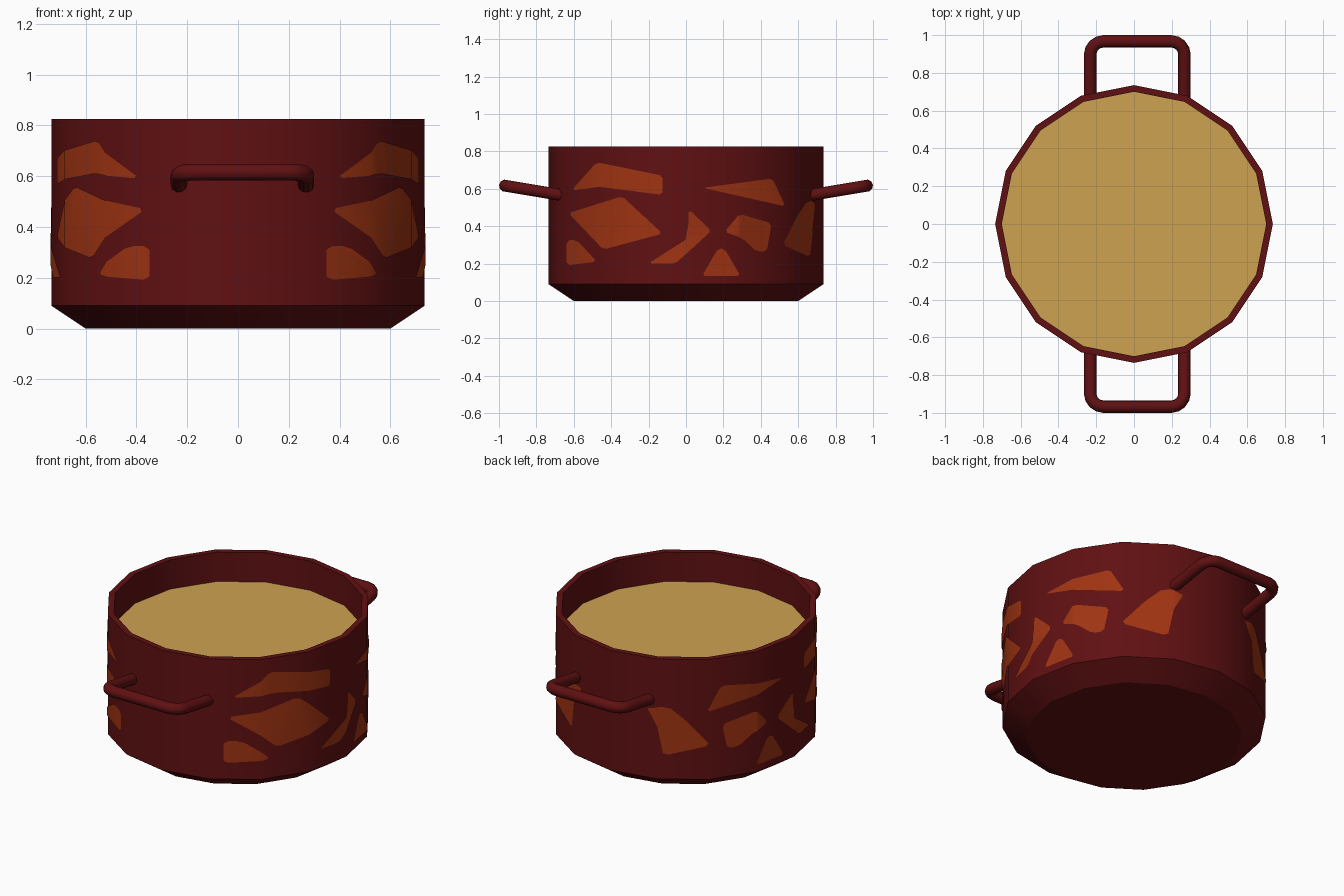
import bpy, bmesh, math
from mathutils import Vector

if "Cube" in bpy.data.objects:
    bpy.data.objects.remove(bpy.data.objects["Cube"])

R, SIDES = 0.735, 16
STEP = 2 * math.pi / SIDES


def material(name, col):
    m = bpy.data.materials.new(name)
    m.diffuse_color = (*col, 1)
    m.use_nodes = True
    m.node_tree.nodes["Principled BSDF"].inputs["Base Color"].default_value = m.diffuse_color
    return m


RED = material("dark_red_enamel", (0.117, 0.0052, 0.006))
ORANGE = material("burnt_orange", (0.35, 0.034, 0.006))
BROTH = material("golden_broth", (0.62, 0.36, 0.085))


def smooth(ob, angle=35):
    bpy.ops.object.select_all(action='DESELECT')
    ob.select_set(True)
    bpy.context.view_layer.objects.active = ob
    bpy.ops.object.shade_smooth_by_angle(angle=math.radians(angle))


def add_mesh(name, bm, mat):
    me = bpy.data.meshes.new(name)
    bm.to_mesh(me)
    bm.free()
    me.materials.append(mat)
    ob = bpy.data.objects.new(name, me)
    bpy.context.collection.objects.link(ob)
    return ob


def ring(bm, r, z):
    return [bm.verts.new((r * math.cos(i * STEP), r * math.sin(i * STEP), z))
            for i in range(SIDES)]


# pot: turned profile with bevelled foot, thick rim and inner wall
bm = bmesh.new()
rings = [ring(bm, r, z) for r, z in
         [(0.6, 0), (R, 0.09), (R, 0.825), (0.70, 0.825), (0.70, 0.635)]]
bm.faces.new(rings[0][::-1])
for a, b in zip(rings, rings[1:]):
    for i in range(SIDES):
        j = (i + 1) % SIDES
        bm.faces.new((a[i], a[j], b[j], b[i]))
smooth(add_mesh("pot", bm, RED), 29)

# soup surface
bm = bmesh.new()
bm.faces.new(ring(bm, 0.70, 0.645))
add_mesh("soup", bm, BROTH)


# handles: bent rods with rounded corners, front and back
def handle(name, s):
    x0, x1, y1, c = -0.232, 0.267, 0.967, 0.07
    pts = [(x0, 0.66)]
    for cx, start in ((x0 + c, math.pi), (x1 - c, math.pi / 2)):
        for k in range(5):
            a = start - k * math.pi / 8
            pts.append((cx + c * math.cos(a), y1 - c + c * math.sin(a)))
    pts.append((x1, 0.66))
    cu = bpy.data.curves.new(name, 'CURVE')
    cu.dimensions = '3D'
    cu.bevel_depth = 0.033
    cu.bevel_resolution = 3
    cu.use_fill_caps = True
    sp = cu.splines.new('POLY')
    sp.points.add(len(pts) - 1)
    for p, (x, y) in zip(sp.points, pts):
        p.co = (x, s * y, 0.565 + (y - 0.66) * 0.166, 1)
    cu.materials.append(RED)
    ob = bpy.data.objects.new(name, cu)
    bpy.context.collection.objects.link(ob)
    bpy.ops.object.select_all(action='DESELECT')
    ob.select_set(True)
    bpy.context.view_layer.objects.active = ob
    bpy.ops.object.convert(target='MESH')
    smooth(bpy.context.view_layer.objects.active, 50)


handle("front_handle", -1)
handle("back_handle", 1)

# painted patches: outlines in (y, z), wrapped on the wall facets
PATCHES = [
    [(-.61, .59), (-.475, .742), (-.125, .67), (-.125, .567), (-.46, .61)],
    [(-.625, .47), (-.34, .56), (-.125, .36), (-.44, .275)],
    [(-.635, .325), (-.58, .325), (-.475, .21), (-.635, .19)],
    [(.015, .49), (.135, .375), (-.056, .2), (-.20, .2), (.01, .335)],
    [(.09, .605), (.46, .655), (.53, .505)],
    [(.205, .37), (.285, .465), (.455, .415), (.43, .265), (.375, .265), (.30, .335)],
    [(.085, .133), (.17, .28), (.205, .28), (.29, .133)],
    [(.515, .30), (.59, .45), (.645, .535), (.692, .53), (.66, .235)],
]


def wall_point(y, z, s):
    k = min(3, max(-4, math.floor(math.asin(max(-1, min(1, y / R))) / STEP + 1e-6)))
    a, b = k * STEP, (k + 1) * STEP
    t = (y / R - math.sin(a)) / (math.sin(b) - math.sin(a))
    x = R * (math.cos(a) + t * (math.cos(b) - math.cos(a)))
    return Vector((s * x * 1.005, y * 1.005, z))


for side, s in (("right", 1), ("left", -1)):
    bm = bmesh.new()
    for outline in PATCHES:
        n = len(outline)
        pts = []
        for i, p in enumerate(outline):     # slightly clipped corners
            p = Vector(p)
            for q in (outline[i - 1], outline[(i + 1) % n]):
                d = Vector(q) - p
                pts.append(p + d.normalized() * min(0.015, d.length * 0.4))
        bm.faces.new([bm.verts.new((0, p.x, p.y)) for p in pts])
    bmesh.ops.triangulate(bm, faces=bm.faces[:])
    for k in range(-3, 4):
        bmesh.ops.bisect_plane(bm, geom=bm.verts[:] + bm.edges[:] + bm.faces[:],
                               plane_co=(0, R * math.sin(k * STEP), 0),
                               plane_no=(0, 1, 0))
    for v in bm.verts:
        v.co = wall_point(v.co.y, v.co.z, s)
    bm.normal_update()
    for f in bm.faces[:]:
        if f.normal.x * s < 0:
            f.normal_flip()
    smooth(add_mesh(side + "_patches", bm, ORANGE), 30)
